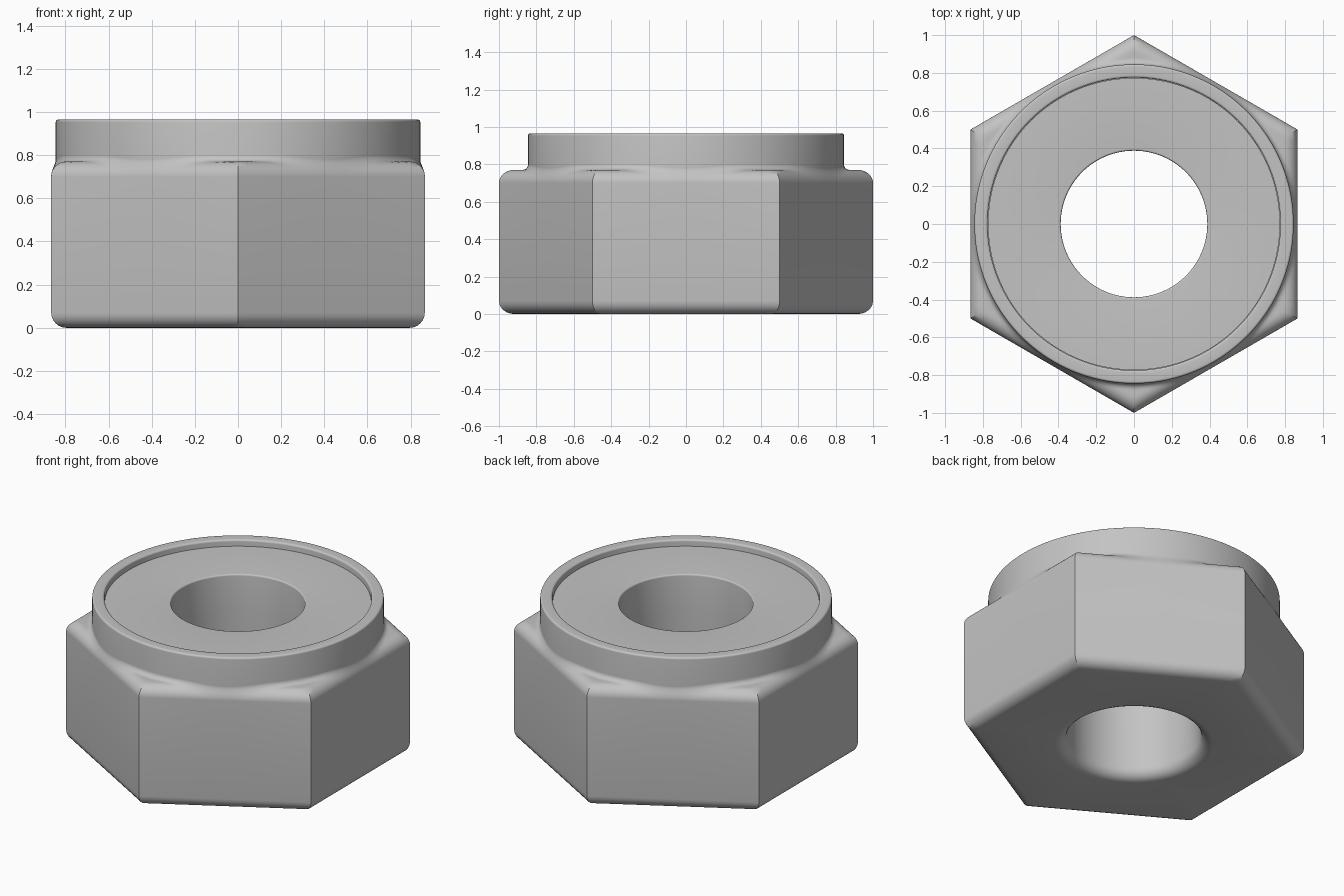
import bpy, bmesh
from math import sin, cos, pi, sqrt, radians

cube = bpy.data.objects.get("Cube")
if cube:
    bpy.data.objects.remove(cube)

SEG = 144            # segments around, a multiple of 12 so corners stay exact
APOTHEM = 0.866      # centre to flat
ROUND = 0.07         # edge rounding of the hexagon
TOP = 0.77           # top of the hexagon corners
COLLAR = 0.845       # collar outer radius
FILLET = 0.03        # collar base fillet
BORE = 0.388
RIM = 0.775          # collar inner radius
SEAT = 0.70          # where the insert sits

steel = bpy.data.materials.new("steel_grey")
steel.use_nodes = True
grey = (0.55, 0.55, 0.55, 1)
steel.diffuse_color = grey
steel.node_tree.nodes["Principled BSDF"].inputs["Base Color"].default_value = grey


def hex_radius(a):
    return APOTHEM / cos((a + pi / 6) % (pi / 3) - pi / 6)


def circle(r, z):
    return lambda a: (r, z)


def hexagon(inset, z):
    return lambda a: (hex_radius(a) * (1 - inset / APOTHEM), z)


def shoulder(t):
    """Rounded hexagon top running into the filleted collar."""
    def ring(a):
        h = hex_radius(a)
        r = h + (COLLAR - h) * t
        i = min(APOTHEM * (1 - r / h), ROUND)
        z = TOP - ROUND + sqrt(max(0, ROUND**2 - (ROUND - i)**2))
        d = min(max(r - COLLAR, 0), FILLET)
        z += FILLET - sqrt(max(0, FILLET**2 - (FILLET - d)**2))
        return r, z
    return ring


def arc(cx, cz, rad, start, end, steps=6):
    """Points of a rounded edge, angles in degrees."""
    for k in range(steps + 1):
        b = radians(start + (end - start) * k / steps)
        yield cx + rad * cos(b), cz + rad * sin(b)


def loft(name, rings):
    """Skin a closed loop of rings around the z axis."""
    bm = bmesh.new()
    loops = []
    for ring in rings:
        row = []
        for k in range(SEG):
            a = 2 * pi * k / SEG
            r, z = ring(a)
            row.append(bm.verts.new((r * cos(a), r * sin(a), z)))
        loops.append(row)
    for n, low in enumerate(loops):
        high = loops[(n + 1) % len(loops)]
        for k in range(SEG):
            m = (k + 1) % SEG
            bm.faces.new((low[k], low[m], high[m], high[k]))
    bmesh.ops.recalc_face_normals(bm, faces=bm.faces)
    mesh = bpy.data.meshes.new(name)
    bm.to_mesh(mesh)
    bm.free()
    mesh.materials.append(steel)
    obj = bpy.data.objects.new(name, mesh)
    bpy.context.collection.objects.link(obj)
    bpy.ops.object.select_all(action='DESELECT')
    obj.select_set(True)
    bpy.context.view_layer.objects.active = obj
    bpy.ops.object.shade_smooth_by_angle(angle=radians(35))
    return obj


# Nut body: flared bore, rounded hexagon, shoulder, collar with rim
rings = [circle(BORE, SEAT)]
rings += [circle(r, z) for r, z in arc(BORE + ROUND, ROUND, ROUND, 180, 270)]
rings += [hexagon(APOTHEM - r, z)
          for r, z in arc(APOTHEM - ROUND, ROUND, ROUND, -90, 0)]
rings += [shoulder((1 - cos(pi * k / 24)) / 2) for k in range(25)]
rings += [circle(r, z) for r, z in arc(COLLAR - 0.012, 0.953, 0.012, 0, 90)]
rings += [circle(r, z) for r, z in arc(RIM + 0.012, 0.953, 0.012, 90, 180)]
rings += [circle(RIM, SEAT)]
loft("nut_body", rings)

# Locking insert: plain ring set just below the rim
insert = [circle(RIM - 0.002, SEAT - 0.01), circle(RIM - 0.002, 0.925)]
insert += [circle(r, z) for r, z in arc(BORE + 0.01, 0.915, 0.01, 90, 180)]
insert += [circle(BORE, SEAT - 0.01)]
loft("locking_insert", insert)
